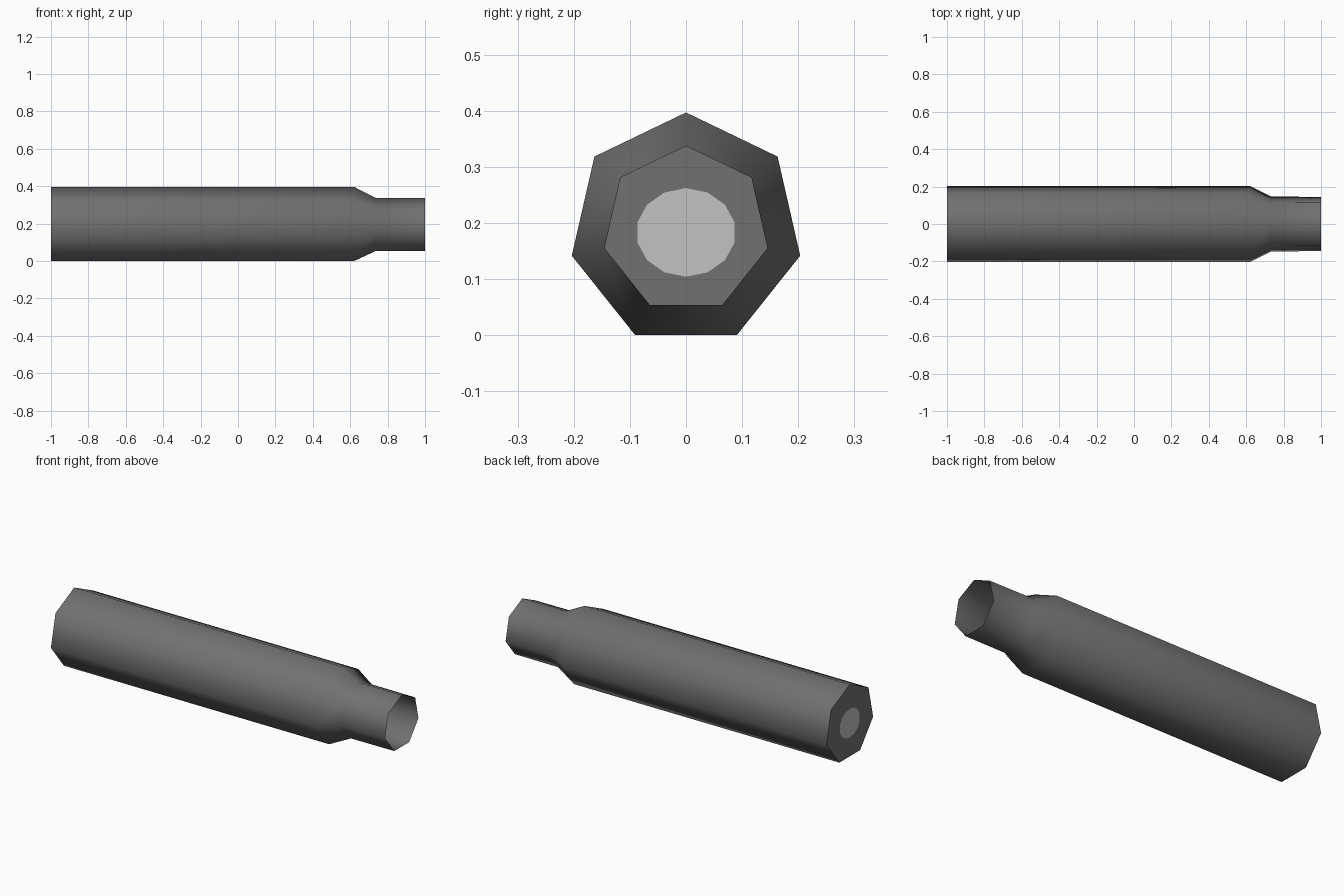
import bpy, bmesh, math

if "Cube" in bpy.data.objects:
    bpy.data.objects.remove(bpy.data.objects["Cube"])

SIDES = 7
CENTRE_Z = 0.188


def material(name, value):
    m = bpy.data.materials.new(name)
    m.diffuse_color = (value, value, value, 1)
    m.use_nodes = True
    m.node_tree.nodes["Principled BSDF"].inputs["Base Color"].default_value = m.diffuse_color
    return m


def ring(bm, x, ry, rz, count, cz=CENTRE_Z):
    """Closed ring around the x axis, first point straight up."""
    verts = []
    for i in range(count):
        a = 2 * math.pi * i / count
        verts.append(bm.verts.new((x, ry * math.sin(a), cz + rz * math.cos(a))))
    return verts


bm = bmesh.new()

# Tube wall: straight body, sloped shoulder, narrow open neck
profile = [(-1.0, 0.2088), (0.62, 0.2088), (0.735, 0.150), (1.0, 0.149)]
rings = [ring(bm, x, r, r, SIDES) for x, r in profile]
for a, b in zip(rings, rings[1:]):
    for i in range(SIDES):
        j = (i + 1) % SIDES
        bm.faces.new((a[i], a[j], b[j], b[i]))

# Rear cap with the pale round centre cut into it
base = rings[0]
disc = ring(bm, -1.0, 0.089, 0.079, SIDES * 2, 0.183)
for i in range(SIDES):
    j = (i + 1) % SIDES
    d0, d1, d2 = disc[2 * i], disc[2 * i + 1], disc[(2 * i + 2) % len(disc)]
    bm.faces.new((base[i], d0, d1))
    bm.faces.new((base[i], d1, base[j]))
    bm.faces.new((base[j], d1, d2))
centre = bm.faces.new(disc)
centre.material_index = 1

bmesh.ops.recalc_face_normals(bm, faces=bm.faces[:])
mesh = bpy.data.meshes.new("casing")
bm.to_mesh(mesh)
bm.free()
mesh.materials.append(material("dark grey metal", 0.165))
mesh.materials.append(material("pale grey centre", 0.54))

casing = bpy.data.objects.new("casing", mesh)
bpy.context.collection.objects.link(casing)
bpy.context.view_layer.objects.active = casing
casing.select_set(True)
bpy.ops.object.shade_smooth_by_angle(angle=math.radians(60))
